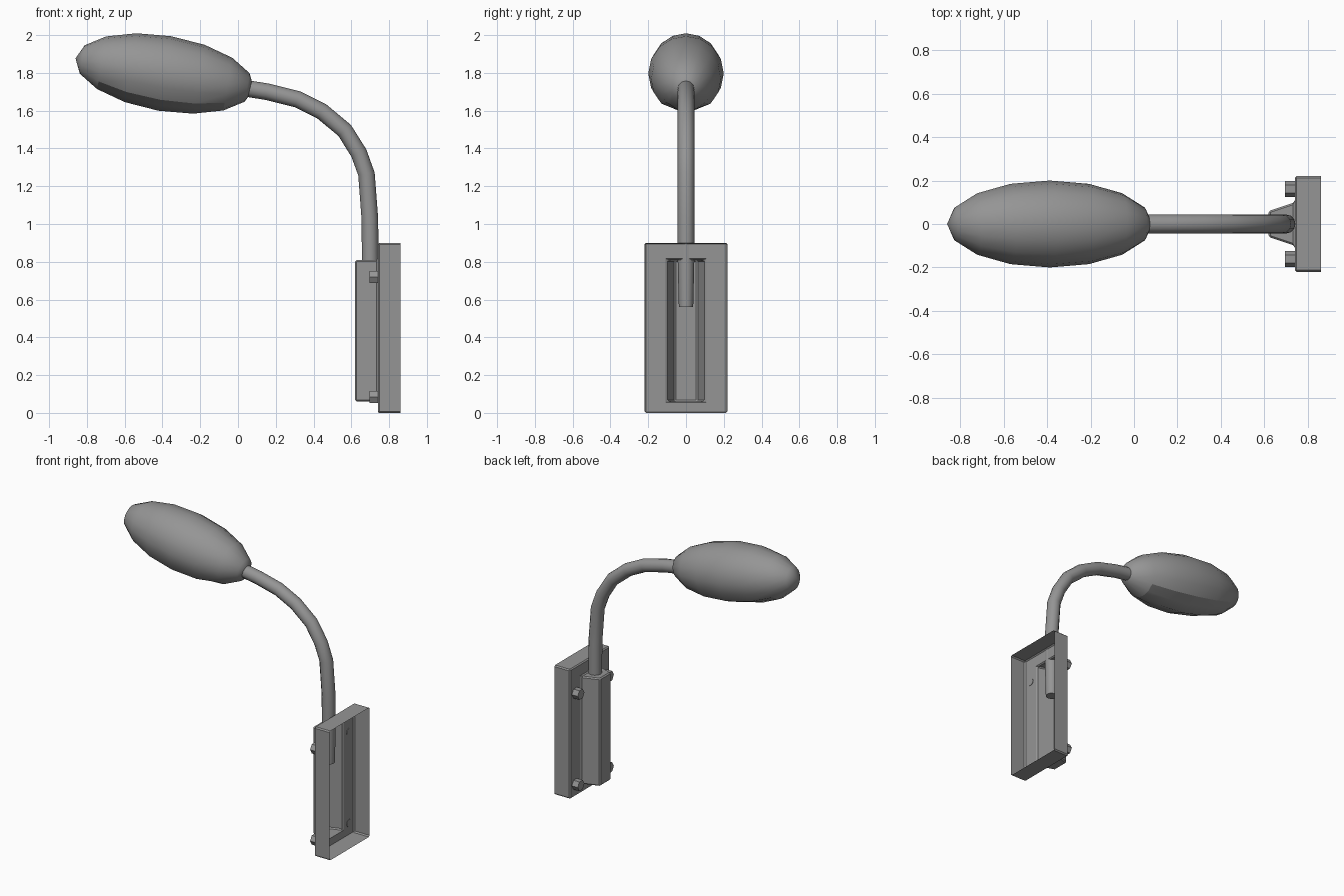
import bpy, bmesh, math
from mathutils import Vector, Matrix

if "Cube" in bpy.data.objects:
    bpy.data.objects.remove(bpy.data.objects["Cube"], do_unlink=True)

grey = bpy.data.materials.new("painted grey")
grey.use_nodes = True
colour = (0.3, 0.3, 0.3, 1)
grey.diffuse_color = colour
grey.node_tree.nodes["Principled BSDF"].inputs["Base Color"].default_value = colour


def add_object(name, bm, smooth=None):
    mesh = bpy.data.meshes.new(name)
    bm.to_mesh(mesh)
    bm.free()
    mesh.materials.append(grey)
    obj = bpy.data.objects.new(name, mesh)
    bpy.context.collection.objects.link(obj)
    if smooth:
        bpy.ops.object.select_all(action='DESELECT')
        obj.select_set(True)
        bpy.context.view_layer.objects.active = obj
        bpy.ops.object.shade_smooth_by_angle(angle=math.radians(smooth))
    return obj


def bridge(bm, a, b):
    for i in range(len(a)):
        j = (i + 1) % len(a)
        bm.faces.new((a[i], a[j], b[j], b[i]))


# Wall bracket: one pressed sheet, open at the wall side, with a hollow ridge
bm = bmesh.new()
loops = []
for x, y, z0, z1 in ((0.86, 0.22, 0, 0.9), (0.74, 0.22, 0, 0.9),
                     (0.74, 0.1, 0.06, 0.81), (0.62, 0.06, 0.06, 0.81)):
    corners = ((-y, z0), (y, z0), (y, z1), (-y, z1))
    loops.append([bm.verts.new((x, cy, cz)) for cy, cz in corners])
for a, b in zip(loops, loops[1:]):
    bridge(bm, a, b)
bm.faces.new(loops[-1])
bmesh.ops.recalc_face_normals(bm, faces=bm.faces)
# The ridge cap must face away from the wall
cap = min(bm.faces, key=lambda f: f.calc_center_median().x)
if cap.normal.x > 0:
    bmesh.ops.reverse_faces(bm, faces=bm.faces)
bracket = add_object("wall_bracket", bm)
bevel = bracket.modifiers.new("soft folds", 'BEVEL')
bevel.width = 0.008
bevel.segments = 1


# Bolts: hexagonal head and a round shank end
def add_bolt(name, y, z):
    bm = bmesh.new()
    for sides, radius, x0, x1 in ((6, 0.037, 0.695, 0.74), (12, 0.025, 0.72, 0.743)):
        place = (Matrix.Translation(((x0 + x1) / 2, y, z))
                 @ Matrix.Rotation(math.pi / 2, 4, 'Y'))
        ends = bmesh.ops.create_cone(bm, cap_ends=True, segments=sides, radius1=radius,
                                     radius2=radius, depth=x1 - x0)["verts"]
        # Points of the hexagon lie sideways
        bmesh.ops.transform(bm, verts=ends,
                            matrix=place @ Matrix.Rotation(math.pi / 2 * (sides == 6), 4, 'Z')
                            if abs(ends[0].co.y) < abs(ends[0].co.x) else place)
    add_object(name, bm)


for side, y in (("left", 0.162), ("right", -0.162)):
    for level, z in (("upper", 0.72), ("lower", 0.085)):
        add_bolt(f"{level}_{side}_bolt", y, z)

# Curved arm: round section swept along the path, slimmer at its foot
path = [Vector((x, 0, z)) for x, z in (
    (0.70, 0.56), (0.70, 0.81), (0.698, 1.03), (0.68, 1.265), (0.64, 1.375),
    (0.565, 1.495), (0.445, 1.595), (0.315, 1.66), (0.155, 1.70), (0.03, 1.72))]
bm = bmesh.new()
rings = []
for i, p in enumerate(path):
    along = (path[min(i + 1, len(path) - 1)] - path[max(i - 1, 0)]).normalized()
    across = Vector((0, 1, 0)).cross(along)
    radius = 0.038 if i == 0 else 0.044
    ring = []
    for k in range(12):
        a = math.tau * k / 12
        ring.append(bm.verts.new(p + radius * (across * math.cos(a)
                                               + Vector((0, math.sin(a), 0)))))
    rings.append(ring)
for a, b in zip(rings, rings[1:]):
    bridge(bm, a, b)
bm.faces.new(rings[0])
bm.faces.new(rings[-1])
bmesh.ops.recalc_face_normals(bm, faces=bm.faces)
add_object("curved_arm", bm, 50)

# Lamp head: long ellipsoid with a flattened lens underneath
bm = bmesh.new()
bmesh.ops.create_uvsphere(bm, u_segments=16, v_segments=8, radius=1,
                          matrix=Matrix.Rotation(math.pi / 2, 4, 'Y'))


def below(co):
    return math.degrees(math.atan2(abs(co.y), -co.z))


lens = [f for f in bm.faces if abs(f.calc_center_median().x) < 0.65
        and below(f.calc_center_median()) < 45]
for v in bm.verts:
    if abs(v.co.x) < 0.6 and 15 < below(v.co) < 30:
        v.co.y *= 0.924
        v.co.z *= 0.924
rim = {e for f in lens for e in f.edges
       if sum(g in lens for g in e.link_faces) == 1}
bmesh.ops.split_edges(bm, edges=list(rim))
bmesh.ops.transform(bm, verts=bm.verts, matrix=(
    Matrix.Translation((-0.388, 0, 1.797))
    @ Matrix.Rotation(math.radians(9.6), 4, 'Y')
    @ Matrix.Diagonal((0.479, 0.2, 0.2, 1))))
add_object("lamp_head", bm, 60)
